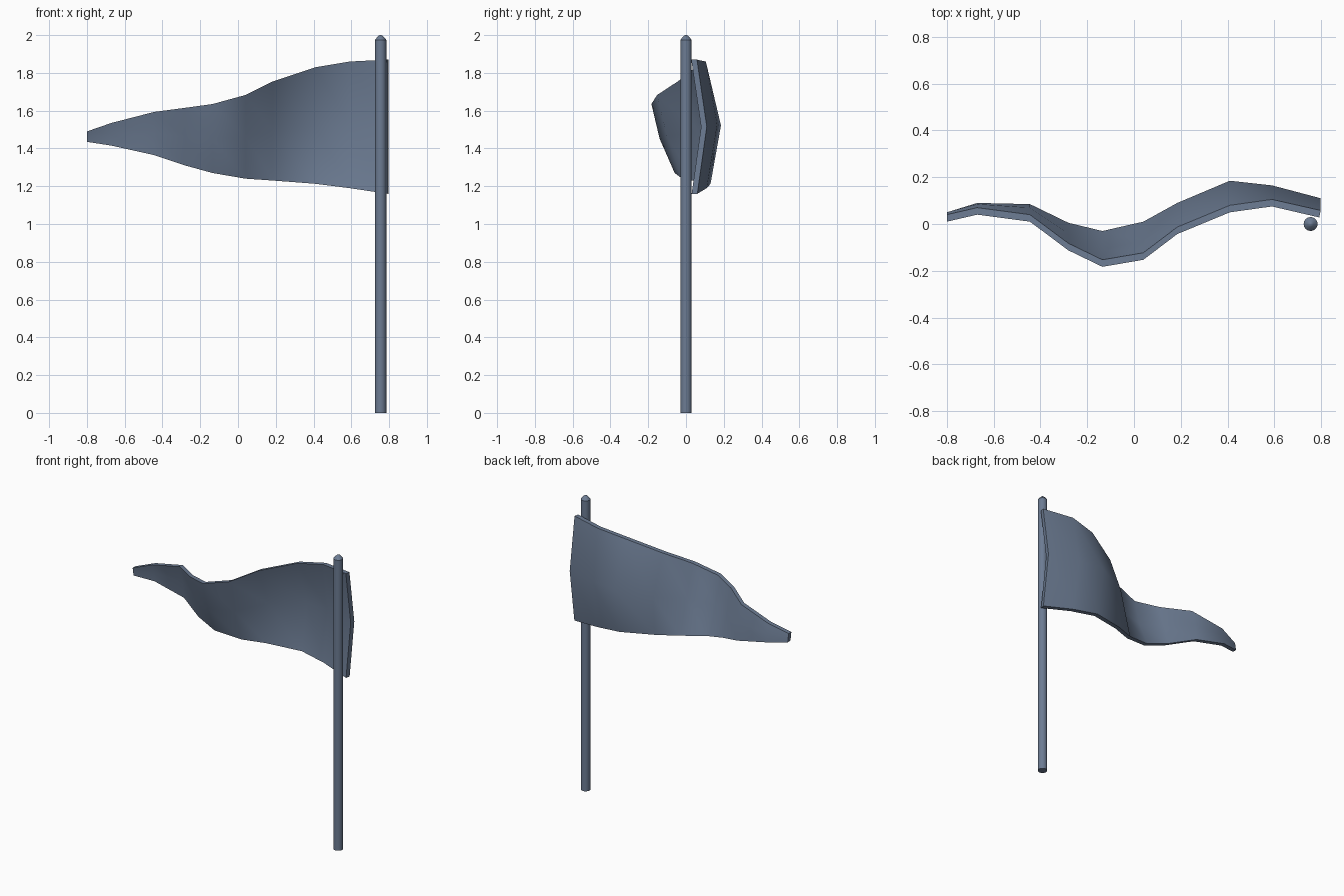
import bpy, bmesh, math

if "Cube" in bpy.data.objects:
    bpy.data.objects.remove(bpy.data.objects["Cube"])

slate = bpy.data.materials.new("slate_blue")
slate.diffuse_color = (0.15, 0.2, 0.29, 1)
slate.use_nodes = True
slate.node_tree.nodes["Principled BSDF"].inputs["Base Color"].default_value = slate.diffuse_color


def finish(bm, name, angle):
    bmesh.ops.recalc_face_normals(bm, faces=bm.faces[:])
    me = bpy.data.meshes.new(name)
    bm.to_mesh(me)
    bm.free()
    me.materials.append(slate)
    ob = bpy.data.objects.new(name, me)
    bpy.context.collection.objects.link(ob)
    bpy.ops.object.select_all(action='DESELECT')
    ob.select_set(True)
    bpy.context.view_layer.objects.active = ob
    bpy.ops.object.shade_smooth_by_angle(angle=math.radians(angle))
    return ob


def lathe(name, profile, x, sides=16):
    bm = bmesh.new()
    rings = [[bm.verts.new((x + r * math.cos(2 * math.pi * i / sides),
                            r * math.sin(2 * math.pi * i / sides), z))
              for i in range(sides)] for r, z in profile]
    for a, b in zip(rings, rings[1:]):
        for i in range(sides):
            j = (i + 1) % sides
            bm.faces.new((a[i], a[j], b[j], b[i]))
    bm.faces.new(rings[0])
    bm.faces.new(rings[-1])
    return finish(bm, name, 30)


# Pole with a small pointed cap
lathe("pole", [(0.03, 0), (0.03, 1.975)], 0.755)
lathe("pole_cap", [(0.03, 1.975), (0.012, 1.996), (0.003, 2.0)], 0.755)

# Waving pennant: x, top z, bottom z, front y of the top, middle and bottom rows
stations = [
    (-0.80, 1.49, 1.435, 0.01, 0.015, 0.02),
    (-0.67, 1.535, 1.415, 0.04, 0.055, 0.06),
    (-0.445, 1.593, 1.365, 0.01, 0.04, 0.055),
    (-0.28, 1.615, 1.31, -0.113, -0.07, -0.025),
    (-0.135, 1.635, 1.27, -0.183, -0.14, -0.06),
    (0.04, 1.683, 1.24, -0.153, -0.10, -0.02),
    (0.185, 1.755, 1.23, -0.043, 0.06, 0.04),
    (0.41, 1.83, 1.213, 0.05, 0.155, 0.10),
    (0.59, 1.86, 1.19, 0.075, 0.135, 0.08),
    (0.792, 1.87, 1.16, 0.028, 0.08, 0.03),
]
thickness = 0.03
bm = bmesh.new()
loops = []
for x, top, bottom, y_top, y_mid, y_low in stations:
    lean = 0.006 if x > 0.7 else 0       # the pole end is cut square to the cloth
    front = [(x, y_top, top), (x, y_mid, (top + bottom) / 2), (x, y_low, bottom)]
    back = [(px + lean, y + thickness, z) for px, y, z in reversed(front)]
    loops.append([bm.verts.new(p) for p in front + back])
for a, b in zip(loops, loops[1:]):
    for i in range(6):
        j = (i + 1) % 6
        bm.faces.new((a[i], a[j], b[j], b[i]))
# End strips, split at the middle row
for loop in (loops[0], loops[-1]):
    bm.faces.new((loop[0], loop[1], loop[4], loop[5]))
    bm.faces.new((loop[1], loop[2], loop[3], loop[4]))
finish(bm, "pennant", 50)
